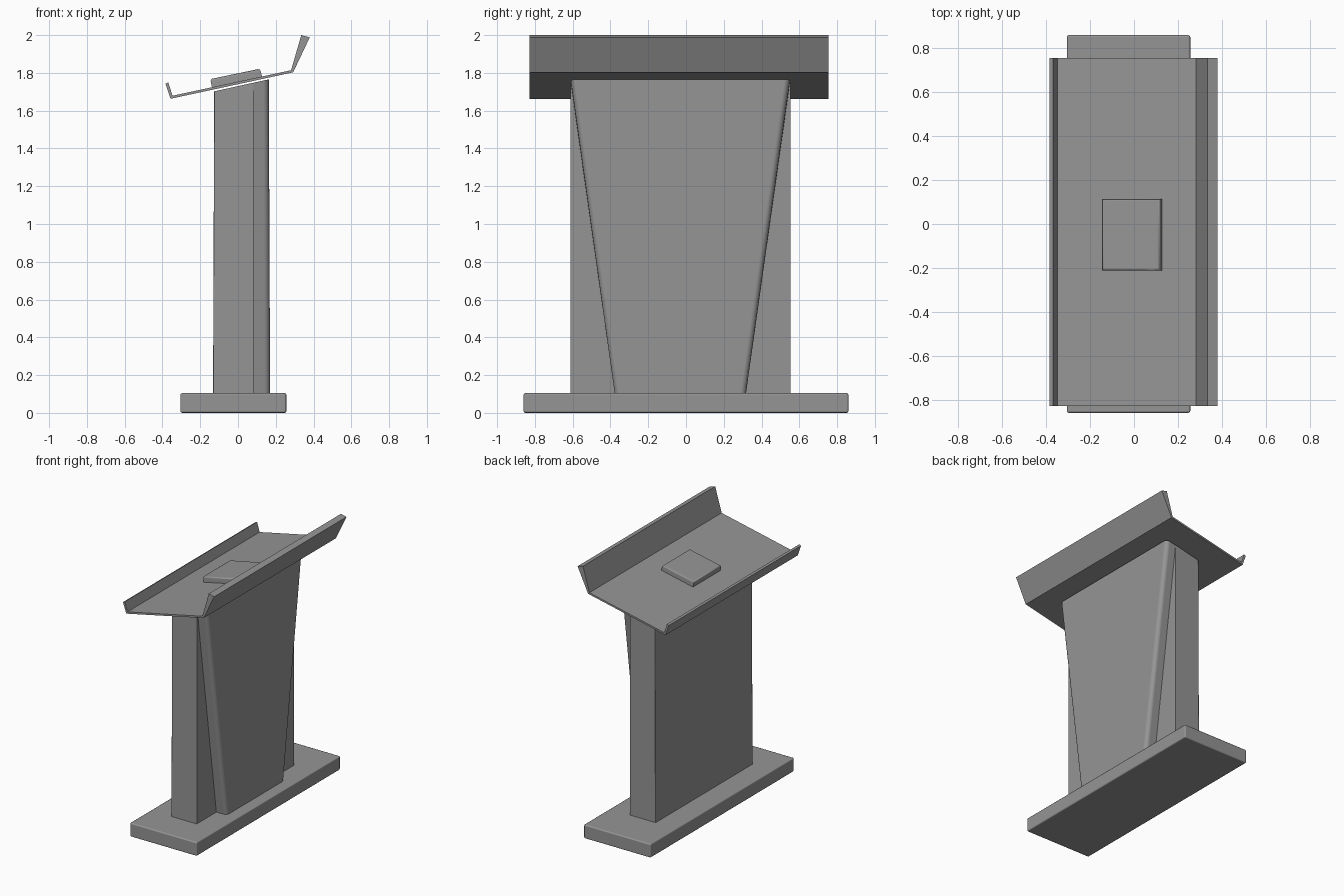
import bpy, bmesh, math

if "Cube" in bpy.data.objects:
    bpy.data.objects.remove(bpy.data.objects["Cube"])

grey = bpy.data.materials.new("dark_grey")
grey.diffuse_color = (0.3, 0.3, 0.3, 1)
grey.use_nodes = True
grey.node_tree.nodes["Principled BSDF"].inputs["Base Color"].default_value = grey.diffuse_color


def make(name, rings, bevel=0.0, segments=1, pick=None):
    """Loft a closed solid between two matching rings of points."""
    bm = bmesh.new()
    a, b = [[bm.verts.new(p) for p in ring] for ring in rings]
    n = len(a)
    bm.faces.new(a)
    bm.faces.new(b[::-1])
    for i in range(n):
        j = (i + 1) % n
        bm.faces.new((a[j], a[i], b[i], b[j]))
    bmesh.ops.recalc_face_normals(bm, faces=bm.faces)
    if bevel:
        edges = [e for e in bm.edges if pick is None or pick(e)]
        bmesh.ops.bevel(bm, geom=edges, offset=bevel, segments=segments,
                        profile=0.5, affect='EDGES')
    mesh = bpy.data.meshes.new(name)
    bm.to_mesh(mesh)
    bm.free()
    mesh.materials.append(grey)
    obj = bpy.data.objects.new(name, mesh)
    bpy.context.collection.objects.link(obj)
    bpy.ops.object.select_all(action='DESELECT')
    obj.select_set(True)
    bpy.context.view_layer.objects.active = obj
    bpy.ops.object.shade_smooth_by_angle(angle=math.radians(50))
    # Keep the large faces flat next to the rounded edges
    mod = obj.modifiers.new("flat_faces", 'WEIGHTED_NORMAL')
    mod.keep_sharp = True
    mod.weight = 100
    return obj


def prism(name, profile, y0, y1, **kw):
    """Extrude an xz profile along y."""
    return make(name, [[(x, y, z) for x, z in profile] for y in (y0, y1)], **kw)


def top_z(x):
    # Slanted top of the column, parallel to the tray
    return 1.73 + 0.22 * x


def upright(e):
    a, b = (v.co for v in e.verts)
    return abs(a.z - b.z) > 1


# Base slab
prism("base", [(-0.305, 0), (0.256, 0), (0.256, 0.105), (-0.305, 0.105)],
      -0.86, 0.86, bevel=0.01, segments=2)

# Column with slanted top
prism("column", [(-0.132, 0.1), (0.083, 0.1), (0.083, top_z(0.083)),
                 (-0.126, top_z(-0.126))],
      -0.612, 0.552, bevel=0.006, segments=2,
      pick=lambda e: upright(e) and all(v.co.x < 0 for v in e.verts))

# Tapered front panel, rounded along its two outer edges
make("front_panel",
     [[(x, -0.377, 0.1), (x, 0.317, 0.1),
       (x2, 0.55, top_z(x2)), (x2, -0.61, top_z(x2))]
      for x, x2 in ((0.075, 0.075), (0.17, 0.163))],
     bevel=0.03, segments=4,
     pick=lambda e: upright(e) and all(v.co.x > 0.1 for v in e.verts))

# Reading tray with a low stop lip and a tall flared lip
prism("tray", [(-0.384, 1.743), (-0.357, 1.663), (0.292, 1.803), (0.38, 1.988),
               (0.335, 2.0), (0.281, 1.814), (-0.347, 1.679), (-0.369, 1.75)],
      -0.828, 0.755)

# Book lying on the tray
prism("book", [(-0.137, 1.718), (0.129, 1.774), (0.117, 1.822), (-0.147, 1.767)],
      -0.212, 0.114, bevel=0.011, segments=2,
      pick=lambda e: all(v.co.z > 1.706 + 0.212 * (v.co.x + 0.14) + 0.03
                         for v in e.verts))
